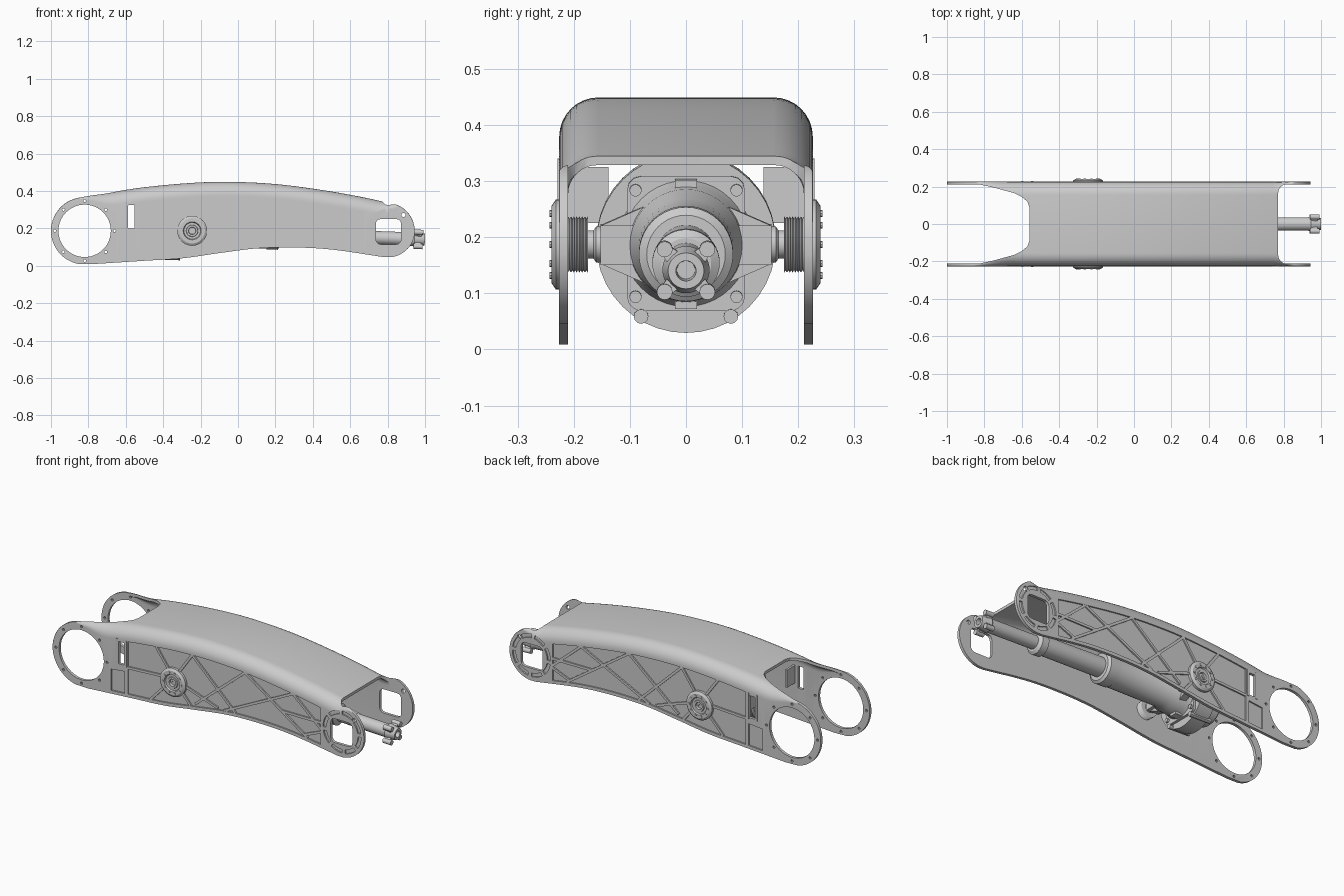
import bpy, bmesh
from math import sin, cos, pi, sqrt, radians, hypot

if "Cube" in bpy.data.objects:
    bpy.data.objects.remove(bpy.data.objects["Cube"])

W, T = 0.226, 0.016            # half width and wall thickness of the channel
HUB = (-0.245, 0.187)          # pivot position in x, z
TOP = [(-.855, .364), (-.7, .39), (-.5, .42), (-.25, .443), (-.05, .449), (.2, .437),
       (.45, .405), (.65, .37), (.84, .329)]
BOT = [(-.81, .007), (-.5, .027), (-.3, .04), (-.1, .068), (.1, .093), (.3, .098),
       (.5, .087), (.77, .048)]


def hermite(p, x):
    n = len(p)
    i = max(0, min(n - 2, sum(q[0] <= x for q in p) - 1))
    m = []
    for k in (i, i + 1):
        a, b = p[max(k - 1, 0)], p[min(k + 1, n - 1)]
        m.append((b[1] - a[1]) / (b[0] - a[0]))
    h = p[i + 1][0] - p[i][0]
    t = (x - p[i][0]) / h
    return ((2*t**3 - 3*t*t + 1) * p[i][1] + (t**3 - 2*t*t + t) * h * m[0]
            + (3*t*t - 2*t**3) * p[i + 1][1] + (t**3 - t*t) * h * m[1])


def edge_z(pts, x, s, h):
    # side outline: round left end, curved middle, elliptical right end
    if x < pts[0][0]:
        return .187 + s * sqrt(max(0, .18**2 - (x + .82)**2))
    if x > pts[-1][0]:
        return .185 + s * h * sqrt(max(0, 1 - ((x - .80) / .145)**2))
    return hermite(pts, x)


def zt(x): return edge_z(TOP, x, 1, .15)
def zb(x): return edge_z(BOT, x, -1, .14)
def zp(x, f): return (zb(x) + .018) * (1 - f) + (zt(x) - .078) * f


def finish(name, bm, angle=30):
    bmesh.ops.recalc_face_normals(bm, faces=bm.faces[:])
    me = bpy.data.meshes.new(name)
    bm.to_mesh(me)
    bm.free()
    ob = bpy.data.objects.new(name, me)
    bpy.context.collection.objects.link(ob)
    smooth(ob, angle)
    return ob


def smooth(ob, angle=30):
    bpy.ops.object.select_all(action='DESELECT')
    ob.select_set(True)
    bpy.context.view_layer.objects.active = ob
    bpy.ops.object.shade_smooth_by_angle(angle=radians(angle))


def loft(bm, rings):
    vs = [[bm.verts.new(c) for c in r] for r in rings]
    n = len(rings[0])
    for a, b in zip(vs, vs[1:]):
        for k in range(n):
            bm.faces.new((a[k], a[(k + 1) % n], b[(k + 1) % n], b[k]))
    bm.faces.new(vs[0])
    bm.faces.new(vs[-1][::-1])


def prism(bm, pts, axis, a, b):
    put = {'x': lambda p, d: (d, p[0], p[1]), 'y': lambda p, d: (p[0], d, p[1]),
           'z': lambda p, d: (p[0], p[1], d)}[axis]
    loft(bm, [[put(p, d) for p in pts] for d in (a, b)])


def circle(cx, cy, r, n=32):
    return [(cx + r * cos(2*pi*k/n), cy + r * sin(2*pi*k/n)) for k in range(n)]


def rect(x0, x1, z0, z1, r=.004):
    out = []
    for cx, cz, a0 in ((x1-r, z1-r, 0), (x0+r, z1-r, 90), (x0+r, z0+r, 180), (x1-r, z0+r, 270)):
        out += [(cx + r*cos(radians(a0 + d)), cz + r*sin(radians(a0 + d))) for d in (0, 30, 60, 90)]
    return out


def lathe(bm, prof, axis, c=(0, 0), n=40):
    rings = []
    for s, r in prof:
        ring = circle(c[0], c[1], max(r, .001), n)
        rings.append([(s, u, v) if axis == 'x' else (u, s, v) for u, v in ring])
    loft(bm, rings)


def cut(ob, bm):
    cutter = finish('cutter', bm)
    cutter.hide_render = True
    mod = ob.modifiers.new('cut', 'BOOLEAN')
    mod.operation, mod.solver, mod.object = 'DIFFERENCE', 'EXACT', cutter
    bpy.context.view_layer.objects.active = ob
    bpy.ops.object.modifier_apply(modifier='cut')
    bpy.data.objects.remove(cutter)


# Channel shell: inverted U section lofted along the arm
def section(x):
    t, b = zt(x), zb(x)
    s = max(0, min(1, (x + .88) / .23, (.88 - x) / .12))
    r = max(.003, .07 * s * s * (3 - 2*s))
    def arch(w, top, r):
        half = [(w, b)] + [(w - r + r*cos(a*pi/16), top - r + r*sin(a*pi/16)) for a in range(9)]
        return half + [(-y, z) for y, z in half[::-1]]
    ring = arch(W, t, r) + arch(W - T, t - T, max(r - T, .002))[::-1]
    return [(x, y, z) for y, z in ring]


xs = [-.82 - .18*cos(radians(a)) for a in range(6, 80, 6)]
xs += [-.78 + 1.56*k/48 for k in range(49)]
xs += [.80 + .145*sin(radians(a)) for a in range(6, 86, 6)]
bm = bmesh.new()
loft(bm, [section(x) for x in xs])
shell = finish('channel_shell', bm)

# Plan cut-outs of the top cover at both ends
bm = bmesh.new()
left = [(-1.1, .2102), (-.82, .2102), (-.75, .195), (-.64, .165), (-.6, .145), (-.57, .12), (-.56, .09)]
right = [(1.1, .2102), (.80, .2102), (.785, .2), (.772, .18), (.77, .15)]
for side in (left, right):
    prism(bm, side + [(x, -y) for x, y in side[::-1]], 'z', -.1, .6)
cut(shell, bm)

# Through holes: large bore, bolt holes, slot, square window
bm = bmesh.new()
holes = [circle(-.82, .187, .14, 64), rect(-.588, -.553, .2, .325), rect(.737, .872, .115, .25, .025),
         circle(.885, .272, .011, 16)]
holes += [circle(-.82 + .16*cos(k*pi/4), .187 + .16*sin(k*pi/4), .007, 10) for k in range(8)]
for h in holes:
    prism(bm, h, 'y', -.4, .4)
cut(shell, bm)

# Shallow pockets in the outer side faces
bm = bmesh.new()
def band(x0, x1, f0, f1, n=24):
    q = [x0 + (x1 - x0)*k/n for k in range(n + 1)]
    return [(x, zp(x, f0)) for x in q] + [(x, zp(x, f1)) for x in q[::-1]]

pockets = [band(-.53, .675, 0, 1), band(-.635, -.55, 0, .42, 6)]
for a in range(-80, 280, 45):
    arc = [radians(a + d) for d in range(0, 36, 7)]
    pockets.append([(.808 + .099*cos(t), .187 + .099*sin(t)) for t in arc]
                   + [(.808 + .119*cos(t), .187 + .119*sin(t)) for t in arc[::-1]])
for s in (-1, 1):
    for p in pockets:
        prism(bm, p, 'y', s * .218, s * .26)
cut(shell, bm)
smooth(shell)

# Stiffening ribs inside the pockets (x, height fraction)
h = (HUB[0], .47)
ribs = [(h, (-.13, 1)), (h, (-.355, 1)), (h, (-.39, 0)), (h, (-.14, 0)), (h, (-.53, .5)),
        (h, (.03, .03)), ((-.11, .05), (.2, 1)), ((-.13, 1), (.14, 0)), ((.07, 0), (.5, 1)),
        ((.2, 1), (.59, 0)), ((.5, 1), (.68, .4)), ((.43, .42), (.68, .6)), ((.57, .05), (.68, .35))]
bm = bmesh.new()
for (x0, f0), (x1, f1) in ribs:
    z0, z1 = zp(x0, f0), zp(x1, f1)
    d = hypot(x1 - x0, z1 - z0)
    nx, nz = -(z1 - z0) / d * .007, (x1 - x0) / d * .007
    quad = [(x0 + nx, z0 + nz), (x1 + nx, z1 + nz), (x1 - nx, z1 - nz), (x0 - nx, z0 - nz)]
    for s in (-1, 1):
        prism(bm, quad, 'y', s * .216, s * .2255)
# Raised frame around the slot
for s in (-1, 1):
    for r in (rect(-.605, -.59, .19, .34), rect(-.551, -.536, .19, .34)):
        prism(bm, r, 'y', s * .22, s * .229)
finish('side_ribs', bm)

# Pivot hubs with threaded inner sleeve and ring of bolts
bm = bmesh.new()
for s in (-1, 1):
    prof = [(.175, .03)]
    for k in range(7):
        prof += [(.175 + k*.005, .05), (.1775 + k*.005, .046)]
    prof += [(.211, .05), (.211, .08), (.232, .08), (.24, .068), (.24, .048), (.232, .044),
             (.232, .032), (.236, .03), (.236, .02), (.222, .018), (.222, 0)]
    lathe(bm, [(s * y, r) for y, r in prof], 'y', HUB)
    for k in range(10):
        a = k*pi/5
        prism(bm, circle(HUB[0] + .058*cos(a), HUB[1] + .058*sin(a), .006, 8), 'y', s*.235, s*.243)
finish('pivot_hubs', bm)

# Inner gusset brackets next to the slots
bm = bmesh.new()
for s in (-1, 1):
    prism(bm, [(s*.138, .225), (s*.213, .225), (s*.213, .325), (s*.138, .325)], 'x', -.535, -.523)
finish('gusset_brackets', bm)


def on_axis(ob):
    # actuator parts are built about the pivot, then tilted down to the right
    ob.location = (HUB[0], 0, HUB[1])
    ob.rotation_euler = (0, .0378, 0)


# Actuator body
bm = bmesh.new()
lathe(bm, [(-.24, 0), (-.24, .09), (-.23, .1), (-.15, .1), (-.15, .16), (-.06, .16), (-.06, .12),
           (-.03, .105), (.04, .1), (.07, .085), (.40, .08), (.40, .084), (.46, .084), (.47, .07),
           (.47, .052), (.84, .05), (.84, .06), (.88, .06), (.89, .045), (.89, 0)], 'x')
on_axis(finish('actuator_barrel', bm))

# Actuator rod with hollow end and four-lug fitting
bm = bmesh.new()
lathe(bm, [(.85, 0), (.85, .036), (1.18, .036), (1.19, .042), (1.245, .032), (1.245, .018),
           (1.2, .016), (1.2, 0)], 'x')
for y in (-.038, .038):
    for z in (-.038, .038):
        prism(bm, circle(y, z, .014, 16), 'x', 1.185, 1.235)
        prism(bm, [(y*.4, z*.9), (y*.9, z*.4), (y*1.25, z*.95), (y*.95, z*1.25)], 'x', 1.19, 1.225)
on_axis(finish('actuator_rod', bm))

# Trunnion block: flange plate, tapered arms, pins and bolts
bm = bmesh.new()
prism(bm, rect(-.105, .105, -.12, .12, .025), 'x', -.07, -.045)
prism(bm, [(-.15, -.035), (-.07, -.07), (.07, -.07), (.15, -.035), (.15, .035), (.07, .07),
           (-.07, .07), (-.15, .035)], 'x', -.02, .02)
for s in (-1, 1):
    prism(bm, [(s*.06, -.035), (s*.152, -.035), (s*.152, .035), (s*.06, .035)], 'x', -.04, .04)
    lathe(bm, [(s*.14, .032), (s*.16, .032), (s*.165, .025), (s*.2, .025)], 'y')
    prism(bm, [(-.02, s*.08), (.02, s*.08), (.02, s*.115), (-.02, s*.115)], 'x', -.05, .0)
    for z in (-.1, -.04, .04, .1):
        prism(bm, circle(s*.09, z*.95, .011, 12), 'x', -.05, -.033)
    prism(bm, circle(s*.08, -.13, .013, 12), 'x', -.17, -.04)
on_axis(finish('trunnion_block', bm))
